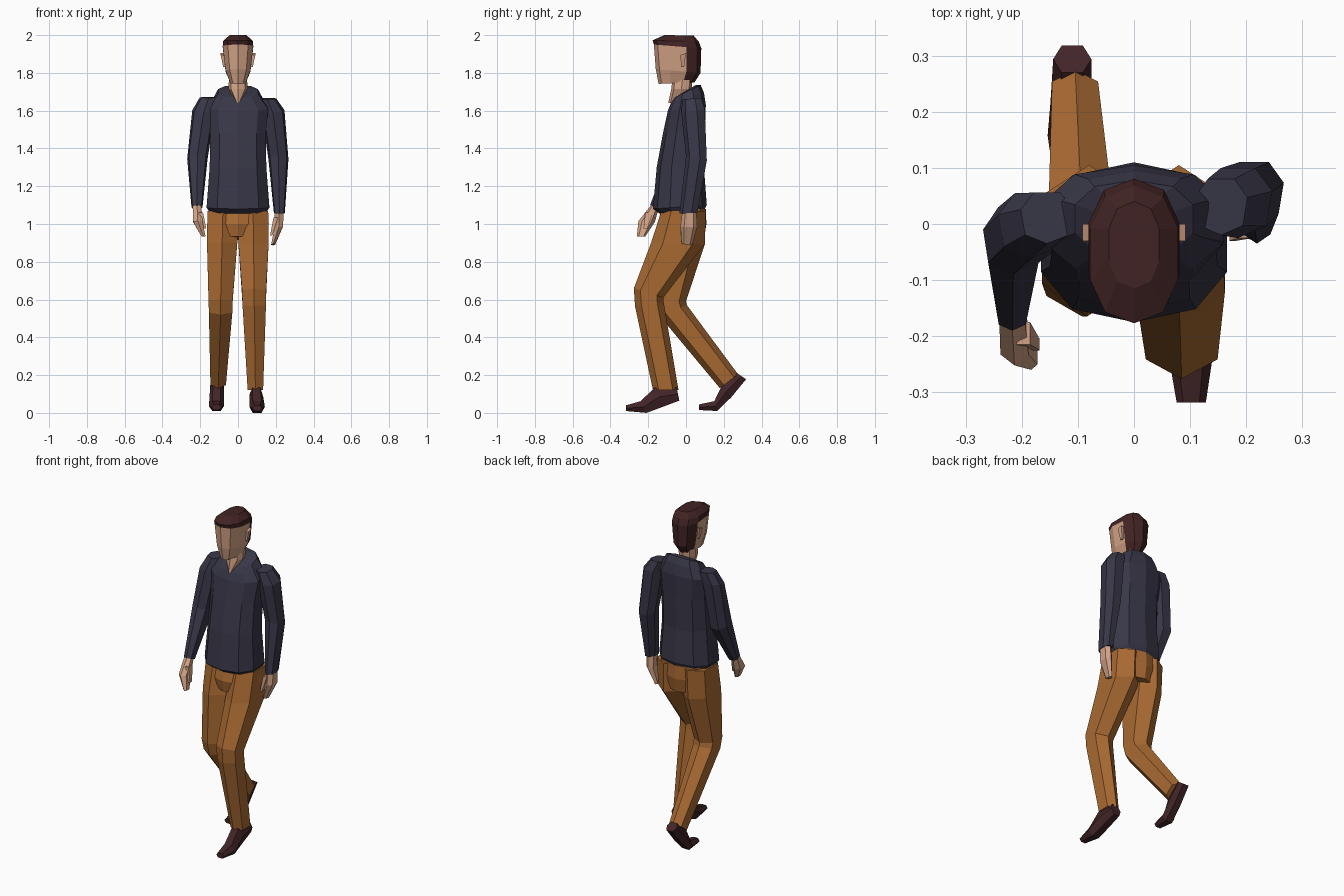
import bpy, bmesh, math


def material(name, rgb):
    m = bpy.data.materials.new(name)
    m.diffuse_color = (*rgb, 1)
    return m


JACKET = material("navy jacket", (0.040, 0.038, 0.064))
PANTS = material("ochre trousers", (0.40, 0.145, 0.032))
SKIN = material("skin", (0.66, 0.37, 0.24))
HAIR = material("dark brown hair", (0.055, 0.017, 0.017))
SHOE = material("dark brown shoes", (0.055, 0.018, 0.021))


def spow(v, p):
    return math.copysign(abs(v) ** p, v) if abs(v) > 1e-6 else 0.0


def loft(name, rings, mats, n=8, p=0.85, flat=False, rule=None):
    """Skin rings (centre x, half width, y/z of one edge, y/z of opposite edge)."""
    angles = [(k + (0.5 if flat else 0)) * math.tau / n for k in range(n)]
    shape = [(spow(math.sin(a), p), spow(math.cos(a), p)) for a in angles]
    mx = max(s[0] for s in shape)
    my = max(s[1] for s in shape)
    bm = bmesh.new()
    loops = []
    for cx, rx, y0, z0, y1, z1 in rings:
        loop = []
        for sx, sy in shape:
            t = (1 - sy / my) / 2
            loop.append(bm.verts.new((cx + rx * sx / mx, y0 + (y1 - y0) * t, z0 + (z1 - z0) * t)))
        loops.append(loop)
    for a, b in zip(loops, loops[1:]):
        for k in range(n):
            j = (k + 1) % n
            bm.faces.new((a[k], a[j], b[j], b[k]))
    bm.faces.new(loops[0])
    bm.faces.new(loops[-1])
    bmesh.ops.recalc_face_normals(bm, faces=bm.faces[:])
    if rule:
        for f in bm.faces:
            f.material_index = rule(f.calc_center_median())
    mesh = bpy.data.meshes.new(name)
    bm.to_mesh(mesh)
    bm.free()
    for m in mats:
        mesh.materials.append(m)
    ob = bpy.data.objects.new(name, mesh)
    bpy.context.collection.objects.link(ob)
    return ob


# Head with hair coloured by height and depth
loft("head", [
    (0, .040, -.145, 1.742, .045, 1.750),
    (0, .066, -.160, 1.820, .077, 1.800),
    (0, .081, -.170, 1.950, .081, 1.930),
    (0, .078, -.177, 1.972, .068, 1.965),
    (0, .045, -.115, 2.000, .040, 1.998)],
    [SKIN, HAIR], n=10, rule=lambda c: int(c.z > 1.945 or c.y > 0.0))

# Ears
for s in (-1, 1):
    loft("ear", [
        (s * .080, .012, -.030, 1.895, .000, 1.905),
        (s * .070, .008, -.025, 1.830, -.010, 1.830)], [SKIN], n=4, flat=True)

# Neck, with the narrow lower end showing in the V opening
loft("neck", [
    (0, .008, -.094, 1.640, .00, 1.640),
    (0, .050, -.078, 1.715, .03, 1.715),
    (0, .048, -.070, 1.780, .035, 1.780)], [SKIN])

# Jacket body and collar
loft("jacket_body", [
    (0, .145, -.140, 1.055, .090, 1.060),
    (0, .166, -.175, 1.080, .110, 1.100),
    (0, .150, -.155, 1.300, .095, 1.300),
    (0, .147, -.122, 1.480, .100, 1.500),
    (0, .160, -.096, 1.600, .105, 1.630),
    (0, .125, -.080, 1.640, .095, 1.695),
    (0, .105, -.060, 1.670, .078, 1.735),
    (0, .060, -.050, 1.675, .050, 1.735)], [JACKET], n=10)

# Sleeves, one swinging forward and one back
loft("forward_sleeve", [
    (-.155, .047, -.035, 1.668, .060, 1.672),
    (-.182, .060, -.060, 1.590, .060, 1.610),
    (-.215, .054, -.090, 1.370, .035, 1.330),
    (-.217, .029, -.190, 1.100, -.125, 1.080)], [JACKET], n=7)
loft("backward_sleeve", [
    (.155, .047, -.020, 1.660, .085, 1.668),
    (.185, .061, -.025, 1.590, .105, 1.610),
    (.214, .053, .000, 1.360, .115, 1.335),
    (.219, .029, -.035, 1.055, .065, 1.060)], [JACKET], n=7)

# Hands and thumbs
loft("forward_hand", [
    (-.217, .023, -.185, 1.100, -.140, 1.100),
    (-.213, .025, -.252, 1.015, -.165, 1.010),
    (-.183, .011, -.260, .935, -.215, .935)], [SKIN], n=6)
loft("forward_thumb", [
    (-.197, .012, -.215, 1.060, -.175, 1.060),
    (-.174, .006, -.225, .975, -.205, .975)], [SKIN], n=4, flat=True)
loft("backward_hand", [
    (.218, .024, -.020, 1.065, .055, 1.065),
    (.216, .022, -.030, .985, .060, .985),
    (.186, .010, -.022, .895, .032, .887)], [SKIN], n=6)
loft("backward_thumb", [
    (.200, .012, -.025, 1.035, .010, 1.035),
    (.176, .006, -.030, .940, -.010, .940)], [SKIN], n=4, flat=True)

# Trousers: pelvis, leading leg and trailing leg
loft("trouser_seat", [
    (0, .156, -.130, 1.080, .105, 1.080),
    (0, .163, -.150, 1.000, .108, 1.000),
    (0, .110, -.140, .935, .095, .915)], [PANTS])
loft("leading_leg", [
    (.080, .080, -.130, 1.070, .105, 1.070),
    (.082, .080, -.185, .900, .100, .895),
    (.085, .064, -.276, .660, -.120, .610),
    (.086, .062, -.270, .565, -.118, .585),
    (.092, .041, -.175, .122, -.040, .122)], [PANTS], n=6)
loft("trailing_leg", [
    (-.080, .082, -.130, 1.070, .105, 1.070),
    (-.084, .080, -.165, .900, .100, .895),
    (-.092, .064, -.165, .600, .000, .590),
    (-.092, .062, -.145, .520, .005, .570),
    (-.105, .041, .180, .130, .275, .205)], [PANTS], n=6)

# Shoes, ringed from toe to heel
loft("leading_shoe", [
    (.102, .026, -.318, .040, -.318, .010),
    (.101, .041, -.240, .062, -.210, .000),
    (.097, .037, -.165, .135, -.120, .033),
    (.095, .033, -.050, .135, -.035, .065)], [SHOE], n=6, flat=True)
loft("trailing_shoe", [
    (-.115, .026, .070, .045, .070, .015),
    (-.114, .040, .150, .062, .165, .010),
    (-.112, .037, .190, .145, .240, .083),
    (-.110, .034, .270, .210, .318, .178)], [SHOE], n=6, flat=True)
